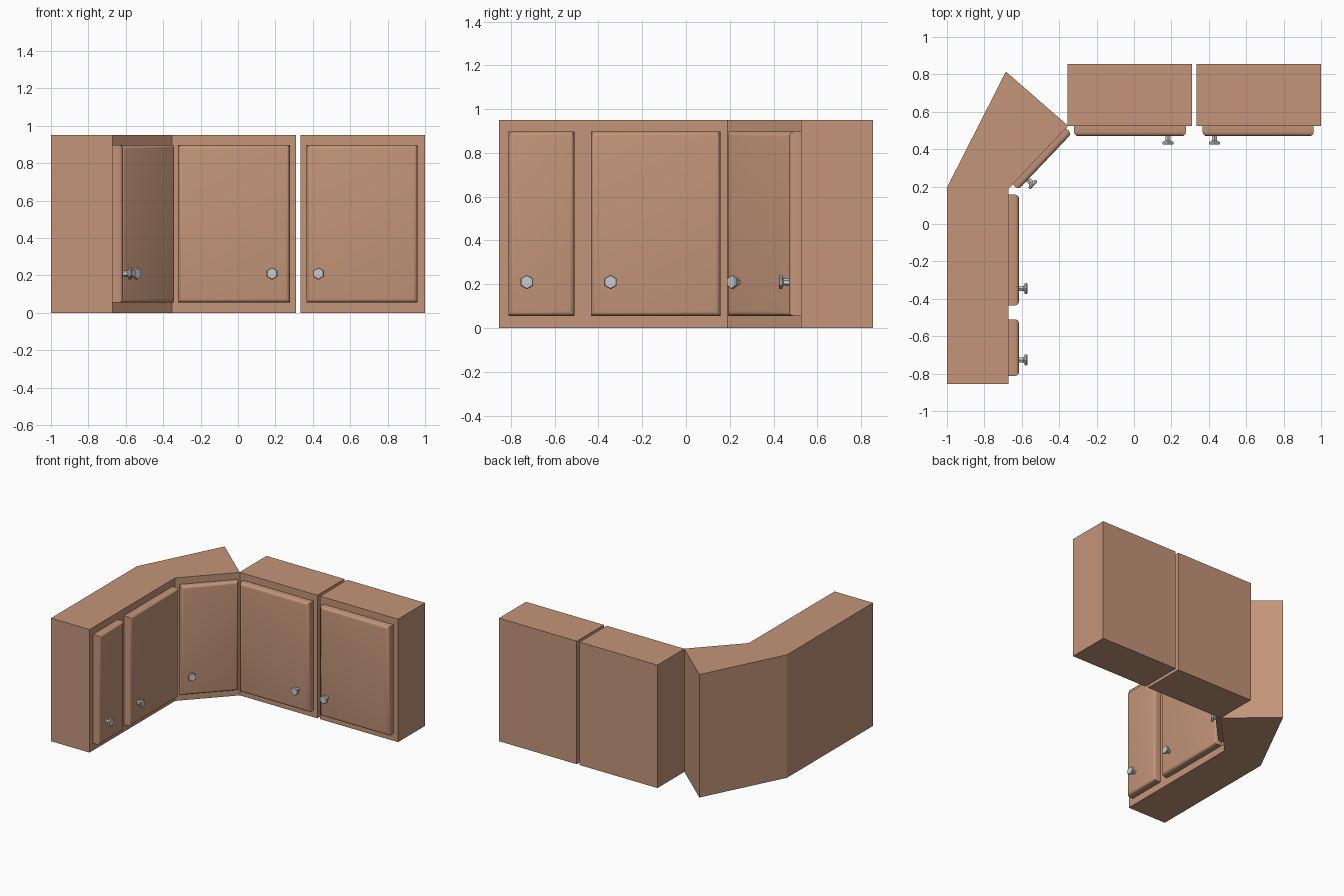
import bpy, bmesh, math
from mathutils import Matrix, Vector

if "Cube" in bpy.data.objects:
    bpy.data.objects.remove(bpy.data.objects["Cube"])

H = 0.95                    # cabinet height
DOOR_Z0, DOOR_Z1 = 0.055, 0.897
KNOB_Z = 0.21

wood = bpy.data.materials.new("wood")
wood.diffuse_color = (0.55, 0.30, 0.19, 1)
wood.use_nodes = True
wood.node_tree.nodes["Principled BSDF"].inputs["Base Color"].default_value = wood.diffuse_color


def finish(bm, name, mat=None, matrix=None, smooth=None):
    bmesh.ops.recalc_face_normals(bm, faces=bm.faces[:])
    me = bpy.data.meshes.new(name)
    bm.to_mesh(me)
    bm.free()
    ob = bpy.data.objects.new(name, me)
    bpy.context.collection.objects.link(ob)
    if matrix:
        ob.matrix_world = matrix
    if mat:
        me.materials.append(mat)
    if smooth:
        bpy.ops.object.select_all(action='DESELECT')
        ob.select_set(True)
        bpy.context.view_layer.objects.active = ob
        bpy.ops.object.shade_smooth_by_angle(angle=math.radians(smooth))
    return ob


def body(name, outline):
    # cabinet carcass: plan outline extruded to full height
    bm = bmesh.new()
    f = bm.faces.new([bm.verts.new((x, y, 0)) for x, y in outline])
    top = bmesh.ops.extrude_face_region(bm, geom=[f])["geom"]
    bmesh.ops.translate(bm, vec=(0, 0, H),
                        verts=[v for v in top if isinstance(v, bmesh.types.BMVert)])
    finish(bm, name, wood)


def rect(x0, x1, y0, y1):
    return [(x0, y0), (x1, y0), (x1, y1), (x0, y1)]


def door(name, origin, angle, u0, u1, knob_u, depth=0.055):
    # u runs along the cabinet face, local -y points out of it
    frame = Matrix.Translation(Vector((*origin, 0))) @ Matrix.Rotation(angle, 4, 'Z')

    # door slab with a rounded front rim
    bm = bmesh.new()
    bmesh.ops.create_cube(bm, size=1)
    for v in bm.verts:
        v.co = (u0 if v.co.x < 0 else u1,
                -depth if v.co.y < 0 else 0,
                DOOR_Z0 if v.co.z < 0 else DOOR_Z1)
    rim = [e for e in bm.edges if all(v.co.y < -depth / 2 for v in e.verts)]
    bmesh.ops.bevel(bm, geom=rim, offset=0.022, segments=4, profile=0.5,
                    affect='EDGES')
    finish(bm, name + "_door", wood, frame, 30)

    # six-sided knob turned from a short profile (radius, distance out)
    bm = bmesh.new()
    rings = []
    for r, d in [(0.016, -0.005), (0.016, 0.024), (0.024, 0.029),
                 (0.033, 0.031), (0.033, 0.041), (0.029, 0.045)]:
        rings.append([bm.verts.new((knob_u + r * math.sin(i * math.pi / 3),
                                    -depth - d,
                                    KNOB_Z + r * math.cos(i * math.pi / 3)))
                      for i in range(6)])
    for a, b in zip(rings, rings[1:]):
        for i in range(6):
            j = (i + 1) % 6
            bm.faces.new((a[i], a[j], b[j], b[i]))
    bm.faces.new(rings[0])
    bm.faces.new(rings[-1])
    finish(bm, name + "_knob", None, frame)


# cabinet bodies
body("back_cabinet_left", rect(-0.355, 0.31, 0.525, 0.855))
body("back_cabinet_right", rect(0.335, 1.0, 0.525, 0.855))
body("side_end_cabinet", rect(-1.0, -0.67, -0.855, -0.475))
body("corner_cabinet", [(-1.0, -0.475), (-0.67, -0.475), (-0.67, 0.19),
                        (-0.352, 0.525), (-0.685, 0.815), (-1.0, 0.195)])

# doors and knobs
door("back_left", (0, 0.525), 0, -0.32, 0.277, 0.182)
door("back_right", (0, 0.525), 0, 0.367, 0.96, 0.43)
door("side_end", (-0.67, 0), math.pi / 2, -0.812, -0.51, -0.727)
door("side", (-0.67, 0), math.pi / 2, -0.435, 0.157, -0.345)
door("corner", (-0.67, 0.19), math.atan2(0.335, 0.318), 0.03, 0.445, 0.105, 0.042)
